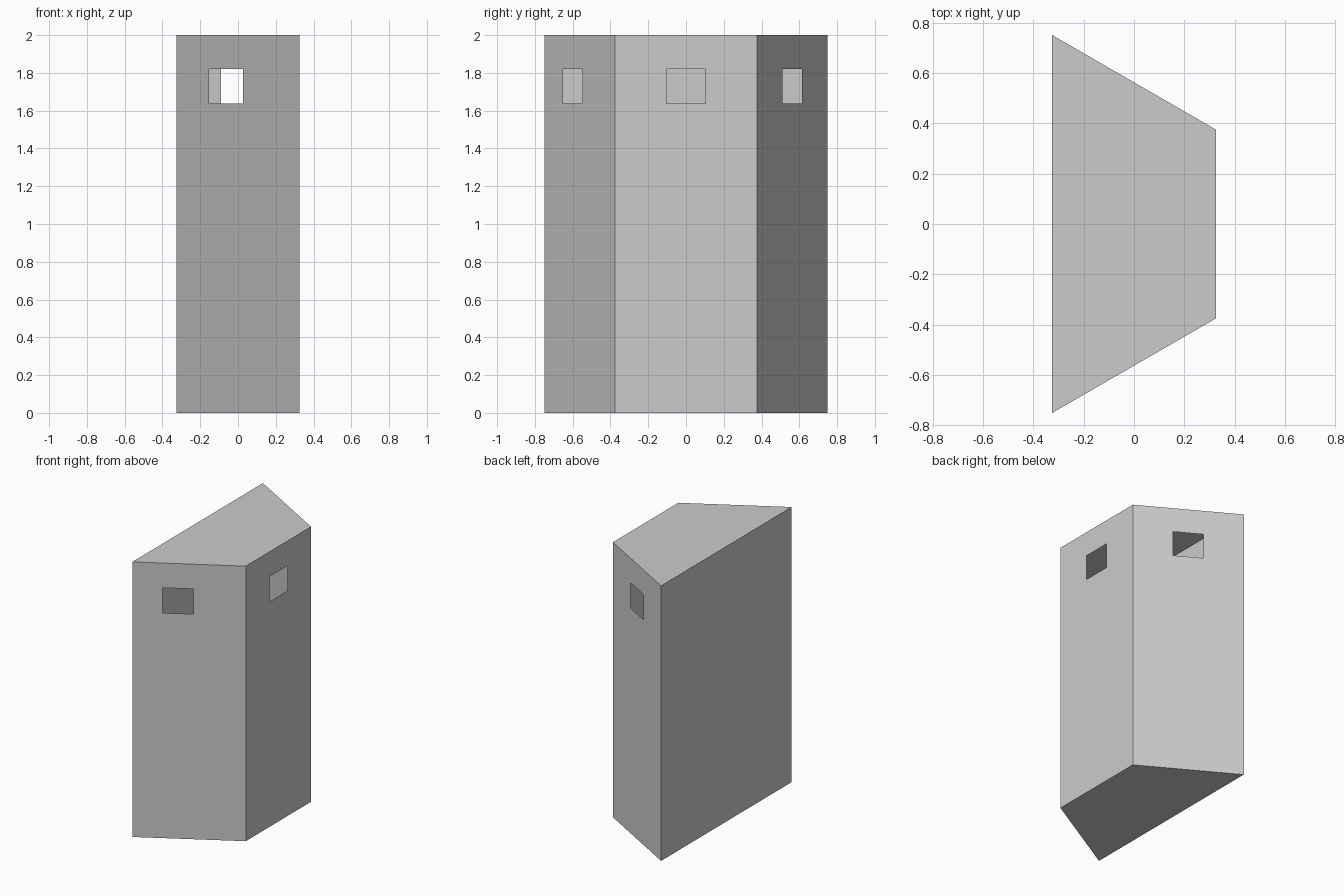
import bpy, bmesh
from mathutils import Vector

if "Cube" in bpy.data.objects:
    bpy.data.objects.remove(bpy.data.objects["Cube"])

HEIGHT = 2.0
WINDOW_Z = (1.637, 1.82)
# Half-hexagon plan, counter-clockwise from the front left corner
PLAN = [Vector(p) for p in ((-0.325, -0.75), (0.325, -0.375), (0.325, 0.375), (-0.325, 0.75))]
# Window start and end along each wall (fraction of wall length)
WINDOWS = [(0.264, 0.539), (0.363, 0.637), (0.363, 0.637), None]


def rectangle(bm, a, b, z0, z1):
    return [bm.verts.new((p.x, p.y, z)) for p, z in ((a, z0), (b, z0), (b, z1), (a, z1))]


def add_wall(bm, a, b, window):
    outer = rectangle(bm, a, b, 0, HEIGHT)
    if window is None:
        bm.faces.new(outer)
        return
    # Ring of four faces leaves the window open
    inner = rectangle(bm, a.lerp(b, window[0]), a.lerp(b, window[1]), *WINDOW_Z)
    for i in range(4):
        j = (i + 1) % 4
        bm.faces.new((outer[i], outer[j], inner[j], inner[i]))


bm = bmesh.new()

# Thin walls
for i, window in enumerate(WINDOWS):
    add_wall(bm, PLAN[i], PLAN[(i + 1) % 4], window)

# Floor and roof
bm.faces.new([bm.verts.new((p.x, p.y, 0)) for p in reversed(PLAN)])
bm.faces.new([bm.verts.new((p.x, p.y, HEIGHT)) for p in PLAN])
bmesh.ops.remove_doubles(bm, verts=bm.verts[:], dist=0.0001)

mesh = bpy.data.meshes.new("bunker_shell")
bm.to_mesh(mesh)
bm.free()
bpy.context.collection.objects.link(bpy.data.objects.new("bunker_shell", mesh))
